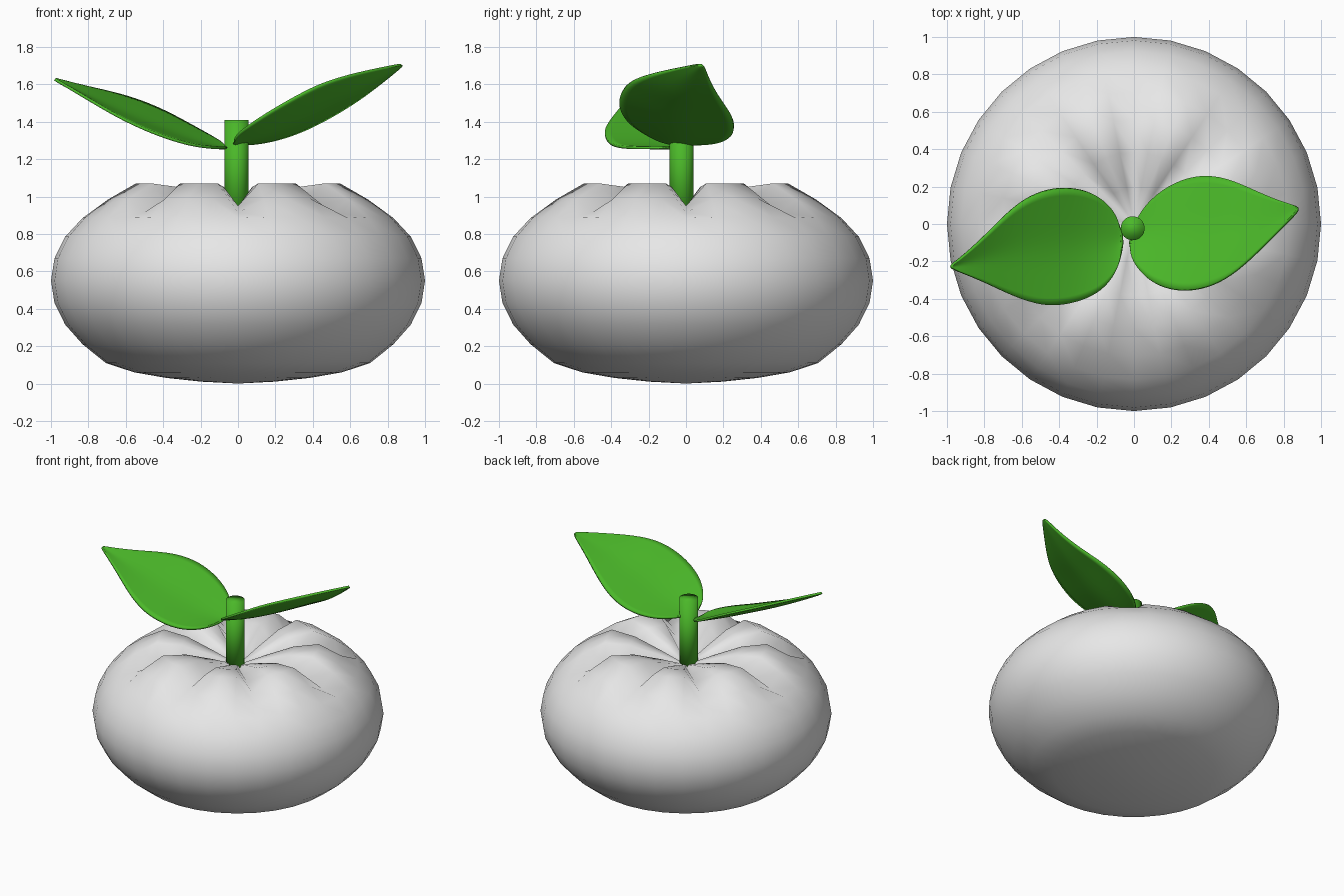
import bpy, bmesh, math
from mathutils import Vector

if "Cube" in bpy.data.objects:
    bpy.data.objects.remove(bpy.data.objects["Cube"])


def material(name, rgb):
    m = bpy.data.materials.new(name)
    m.diffuse_color = (*rgb, 1)
    m.use_nodes = True
    m.node_tree.nodes["Principled BSDF"].inputs["Base Color"].default_value = m.diffuse_color
    return m


grey = material("pale_grey", (0.8, 0.8, 0.8))
green = material("leaf_green", (0.07, 0.48, 0.022))


def make_object(name, bm, mat):
    bmesh.ops.recalc_face_normals(bm, faces=bm.faces)
    for f in bm.faces:
        f.smooth = True
    me = bpy.data.meshes.new(name)
    bm.to_mesh(me)
    bm.free()
    me.materials.append(mat)
    ob = bpy.data.objects.new(name, me)
    bpy.context.collection.objects.link(ob)
    return ob


# Squashed body: rings of (radius, ridge height, groove height)
RINGS = [(0.195, 0.01, 0.01), (0.383, 0.03, 0.03), (0.556, 0.06, 0.06),
         (0.707, 0.11, 0.11), (0.831, 0.21, 0.21), (0.924, 0.315, 0.315),
         (0.981, 0.43, 0.43), (1.0, 0.55, 0.55), (0.981, 0.67, 0.67),
         (0.924, 0.785, 0.785), (0.831, 0.89, 0.885), (0.707, 0.985, 0.915),
         (0.556, 1.07, 0.95), (0.383, 1.05, 0.945), (0.195, 0.985, 0.925)]
SIDES = 32
bm = bmesh.new()
loops = []
for r, ridge, groove in RINGS:
    loops.append([bm.verts.new((r * math.sin(2 * math.pi * i / SIDES),
                                r * math.cos(2 * math.pi * i / SIDES),
                                groove if i % 4 == 0 else ridge))
                  for i in range(SIDES)])
bottom, top = bm.verts.new((0, 0, 0)), bm.verts.new((0, 0, 0.91))
for i in range(SIDES):
    j = (i + 1) % SIDES
    for a, b in zip(loops, loops[1:]):
        bm.faces.new((a[i], a[j], b[j], b[i]))
    bm.faces.new((bottom, loops[0][j], loops[0][i]))
    bm.faces.new((top, loops[-1][i], loops[-1][j]))
make_object("fruit_body", bm, grey)

# Stem
bm = bmesh.new()
bmesh.ops.create_cone(bm, cap_ends=True, segments=32, radius1=0.064,
                      radius2=0.064, depth=0.56)
bmesh.ops.translate(bm, verts=bm.verts, vec=(-0.007, -0.023, 1.13))
make_object("stem", bm, green)


def leaf(name, base, tip, back, front):
    """Thin leaf lofted between its back and front edges, with a sunken midrib."""
    bm = bmesh.new()
    rows = []
    n = len(back)
    for k, (b, f) in enumerate(zip(back, front)):
        b, f = Vector(b), Vector(f)
        sink = 0.035 * math.sin(math.pi * (k + 1) / (n + 1))
        row = []
        for t in (0, 0.25, 0.5, 0.75, 1):
            p = b.lerp(f, t)
            p.z -= sink * (1 - abs(2 * t - 1))
            row.append(bm.verts.new(p))
        rows.append(row)
    ends = bm.verts.new(base), bm.verts.new(tip)
    for i in range(4):
        for a, b in zip(rows, rows[1:]):
            bm.faces.new((a[i], a[i + 1], b[i + 1], b[i]))
        bm.faces.new((ends[0], rows[0][i + 1], rows[0][i]))
        bm.faces.new((ends[1], rows[-1][i], rows[-1][i + 1]))
    ob = make_object(name, bm, green)
    sub = ob.modifiers.new("smooth", "SUBSURF")
    sub.levels = sub.render_levels = 2
    thick = ob.modifiers.new("thickness", "SOLIDIFY")
    thick.thickness = 0.015
    thick.offset = 0
    return ob


# Right leaf, front edge raised
leaf("right_leaf", (-0.025, -0.09, 1.285), (0.885, 0.08, 1.71),
     [(0, 0, 1.28), (0.05, 0.09, 1.28), (0.15, 0.185, 1.29), (0.28, 0.247, 1.325),
      (0.4, 0.262, 1.375), (0.52, 0.238, 1.44), (0.65, 0.178, 1.52),
      (0.78, 0.122, 1.62), (0.865, 0.1, 1.69)],
     [(-0.02, -0.15, 1.3), (0, -0.215, 1.335), (0.07, -0.295, 1.385), (0.16, -0.343, 1.445),
      (0.28, -0.362, 1.515), (0.42, -0.332, 1.59), (0.55, -0.255, 1.635),
      (0.7, -0.11, 1.672), (0.84, 0.032, 1.7)])

# Left leaf, back edge raised
leaf("left_leaf", (-0.062, -0.08, 1.265), (-0.995, -0.23, 1.635),
     [(-0.075, -0.01, 1.275), (-0.1, 0.06, 1.295), (-0.17, 0.138, 1.335),
      (-0.27, 0.185, 1.39), (-0.39, 0.198, 1.455), (-0.52, 0.17, 1.51),
      (-0.65, 0.09, 1.55), (-0.8, -0.07, 1.583), (-0.94, -0.195, 1.618)],
     [(-0.064, -0.15, 1.262), (-0.085, -0.24, 1.26), (-0.15, -0.338, 1.262),
      (-0.25, -0.4, 1.275), (-0.37, -0.432, 1.31), (-0.49, -0.438, 1.355),
      (-0.64, -0.39, 1.425), (-0.8, -0.31, 1.52), (-0.95, -0.25, 1.61)])
